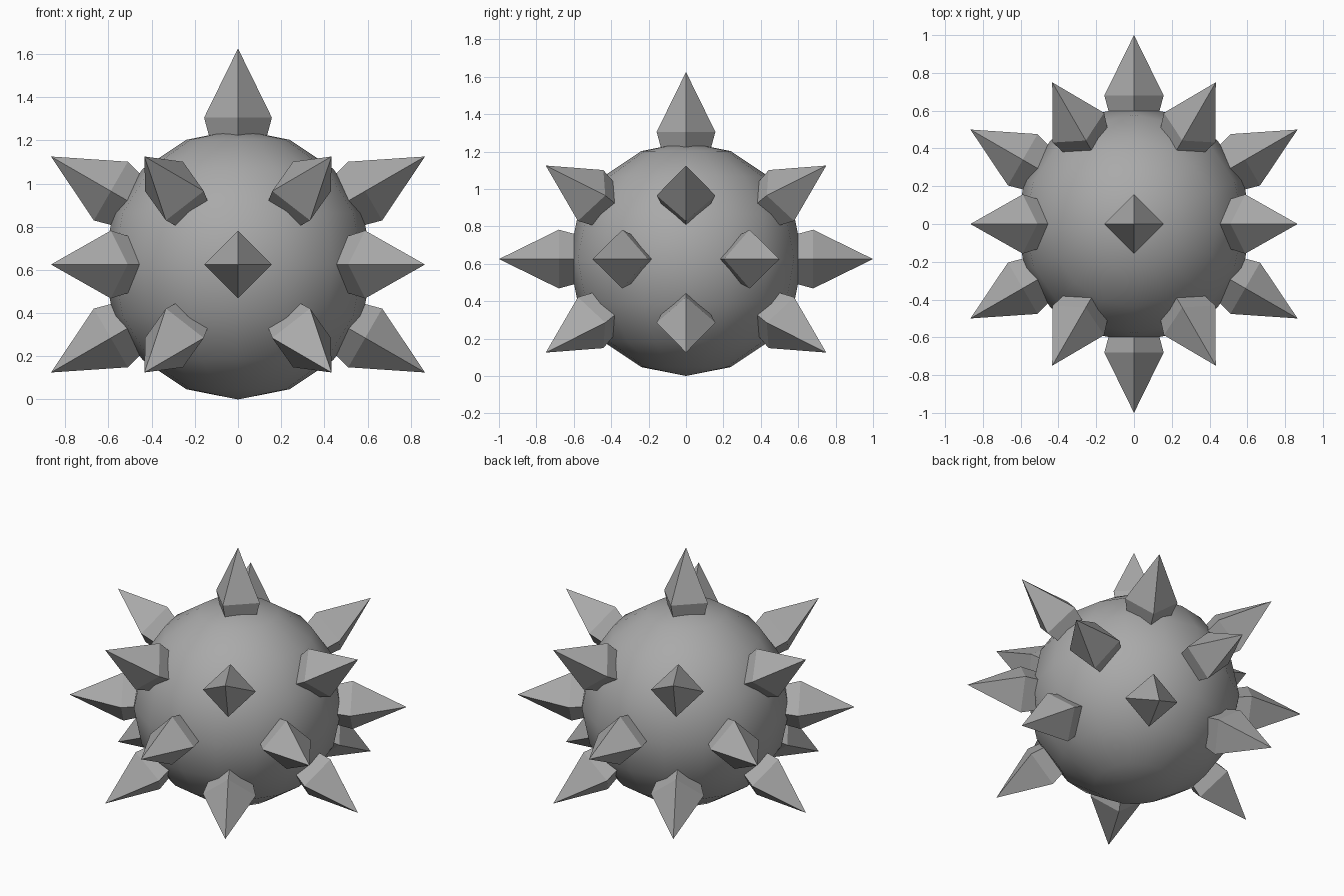
import bpy
import bmesh
from math import cos, sin, radians
from mathutils import Vector

default = bpy.data.objects.get("Cube")
if default:
    bpy.data.objects.remove(default)

BALL_RADIUS = 0.625
SPIKE_REACH = 1.0
COLLAR_DISTANCE = 0.68
COLLAR_RADIUS = 0.157
CENTRE = Vector((0, 0, BALL_RADIUS))

# Single grey metal
grey = bpy.data.materials.new("grey_metal")
grey.use_nodes = True
colour = (0.4, 0.4, 0.4, 1)
grey.diffuse_color = colour
grey.node_tree.nodes["Principled BSDF"].inputs["Base Color"].default_value = colour


def add_object(name, bm, smooth):
    mesh = bpy.data.meshes.new(name)
    bmesh.ops.recalc_face_normals(bm, faces=bm.faces)
    for face in bm.faces:
        face.smooth = smooth
    bm.to_mesh(mesh)
    bm.free()
    mesh.materials.append(grey)
    obj = bpy.data.objects.new(name, mesh)
    obj.location = CENTRE
    bpy.context.collection.objects.link(obj)
    return obj


def add_spike(name, azimuth, elevation):
    """Four-sided spike, widest at its collar and tapering into the ball."""
    a, e = radians(azimuth), radians(elevation)
    out = Vector((cos(a) * cos(e), sin(a) * cos(e), sin(e)))
    side = Vector((-sin(a), cos(a), 0))
    up = out.cross(side)
    bm = bmesh.new()
    tip = bm.verts.new(out * SPIKE_REACH)
    root = bm.verts.new(out * 0.1)
    collar = [bm.verts.new(out * COLLAR_DISTANCE + d * COLLAR_RADIUS)
              for d in (side, up, -side, -up)]
    for i in range(4):
        pair = (collar[i], collar[(i + 1) % 4])
        bm.faces.new((*pair, tip))
        bm.faces.new((*pair, root))
    add_object(name, bm, False)


# Round body
ball = bmesh.new()
bmesh.ops.create_uvsphere(ball, u_segments=16, v_segments=8, radius=BALL_RADIUS)
add_object("ball", ball, True)

# Top spike, then three staggered rings of six
add_spike("top_spike", 0, 90)
for ring, elevation, start in (("upper", 30, 0), ("middle", 0, 30), ("lower", -30, 0)):
    for i in range(6):
        add_spike(f"{ring}_spike_{i + 1}", start + 60 * i, elevation)
